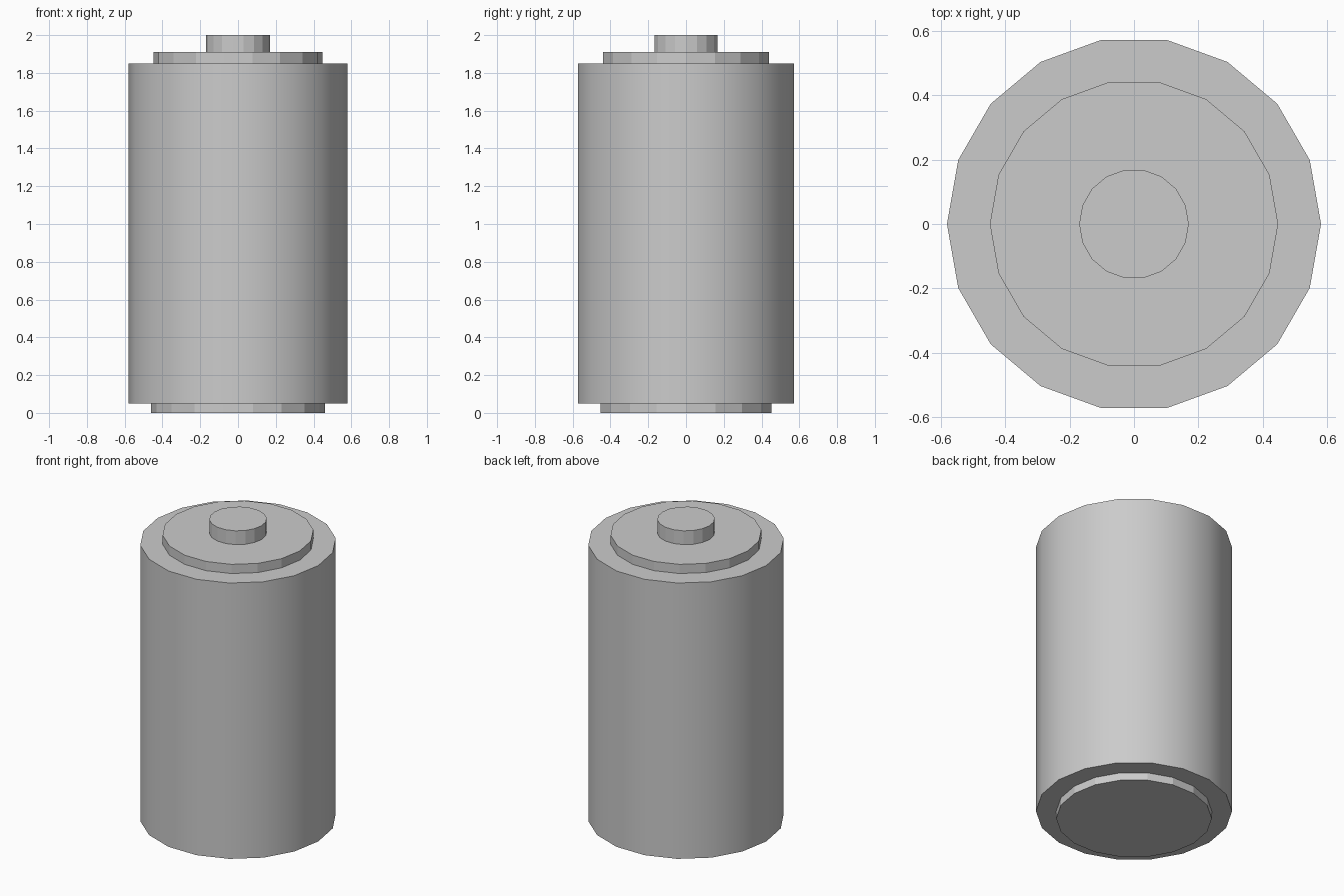
import bpy
import math

if "Cube" in bpy.data.objects:
    bpy.data.objects.remove(bpy.data.objects["Cube"])

SIDES = 18


def disc(name, radius, z0, z1, smooth=False):
    """Upright cylinder from z0 to z1 with a corner on the +x axis."""
    bpy.ops.mesh.primitive_cylinder_add(
        vertices=SIDES, radius=radius, depth=z1 - z0,
        location=(0, 0, (z0 + z1) / 2))
    ob = bpy.context.object
    ob.name = name
    ob.rotation_euler.z = math.pi / 2
    bpy.ops.object.transform_apply(location=False, rotation=True, scale=False)
    if smooth:
        bpy.ops.object.shade_smooth_by_angle(angle=math.radians(30))
    return ob


# Base contact, main casing, top collar and raised terminal
disc("base_contact", 0.46, 0.0, 0.05)
disc("casing", 0.58, 0.05, 1.85, smooth=True)
disc("top_collar", 0.447, 1.85, 1.91)
disc("top_terminal", 0.17, 1.91, 2.0)
